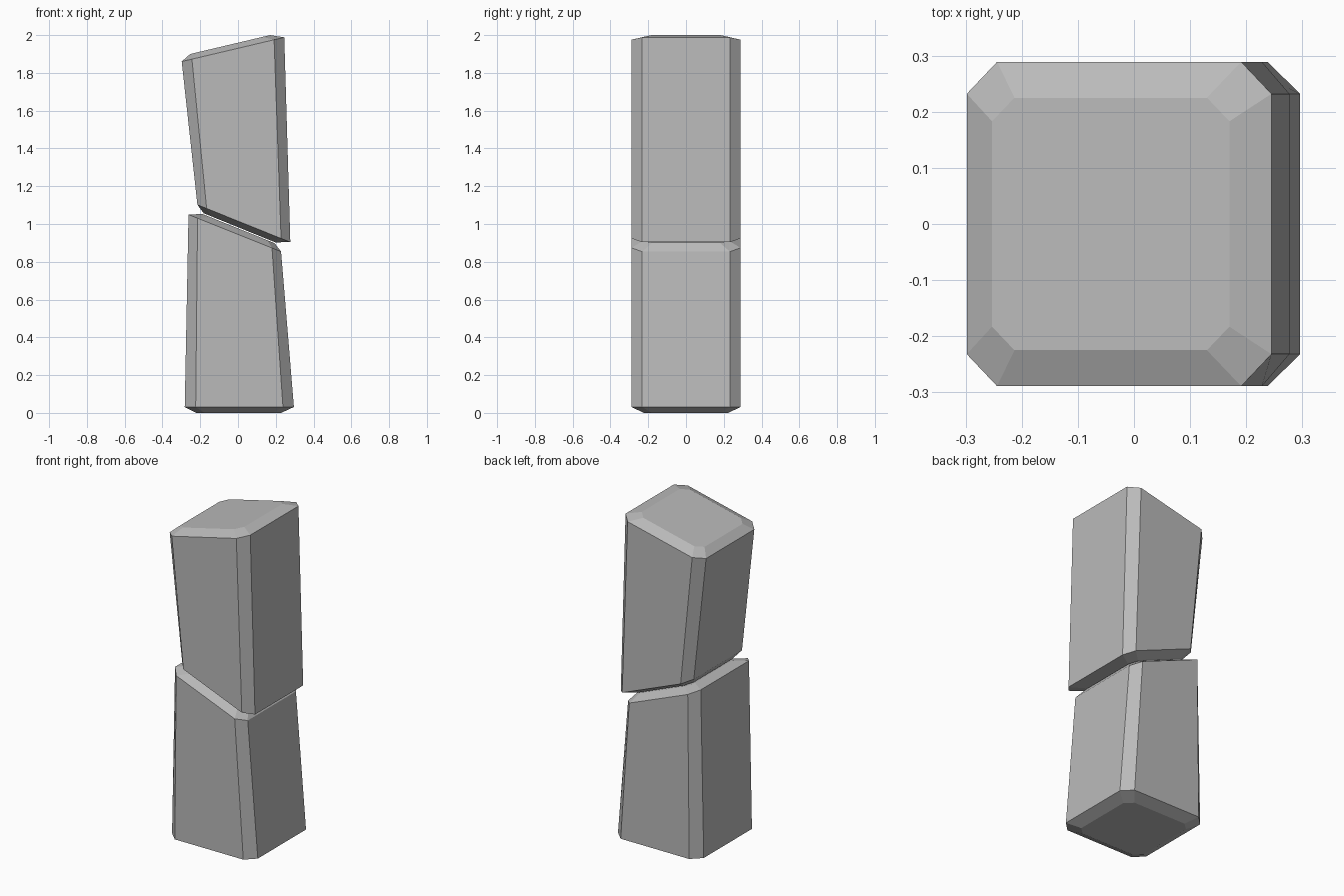
import bpy
import bmesh

if "Cube" in bpy.data.objects:
    bpy.data.objects.remove(bpy.data.objects["Cube"])

# Darker grey stone
stone = bpy.data.materials.new("grey_stone")
stone.diffuse_color = (0.49, 0.49, 0.49, 1)
stone.use_nodes = True
stone.node_tree.nodes["Principled BSDF"].inputs["Base Color"].default_value = stone.diffuse_color


def ring(bm, left, right, hy, cx, cy):
    """Chamfered rectangle lying on the slanted line left -> right (x, z)."""
    (x0, z0), (x1, z1) = left, right
    t = cx / (x1 - x0)
    outline = [(t, -hy), (1 - t, -hy), (1, -hy + cy), (1, hy - cy),
               (1 - t, hy), (t, hy), (0, hy - cy), (0, -hy + cy)]
    return [bm.verts.new((x0 + (x1 - x0) * u, y, z0 + (z1 - z0) * u))
            for u, y in outline]


def block(name, sections):
    bm = bmesh.new()
    rings = [ring(bm, *s) for s in sections]
    for a, b in zip(rings, rings[1:]):
        for i in range(8):
            j = (i + 1) % 8
            bm.faces.new((a[i], a[j], b[j], b[i]))
    bm.faces.new(rings[0][::-1])
    bm.faces.new(rings[-1])
    bmesh.ops.recalc_face_normals(bm, faces=bm.faces)
    mesh = bpy.data.meshes.new(name)
    bm.to_mesh(mesh)
    bm.free()
    mesh.materials.append(stone)
    bpy.context.collection.objects.link(bpy.data.objects.new(name, mesh))


# Lower block: bottom cap, body, slanted top cap
block("lower_block", [
    ((-0.222, 0.0), (0.228, 0.0), 0.223, 0.045, 0.042),
    ((-0.282, 0.031), (0.296, 0.031), 0.289, 0.058, 0.057),
    ((-0.262, 1.05), (0.228, 0.854), 0.289, 0.048, 0.057),
    ((-0.188, 1.053), (0.193, 0.899), 0.223, 0.038, 0.042),
])

# Upper block: slanted bottom cap, body, tilted top cap
block("upper_block", [
    ((-0.182, 1.057), (0.197, 0.903), 0.223, 0.038, 0.042),
    ((-0.215, 1.102), (0.277, 0.904), 0.289, 0.049, 0.057),
    ((-0.298, 1.860), (0.245, 1.988), 0.289, 0.054, 0.057),
    ((-0.253, 1.900), (0.170, 2.0), 0.225, 0.040, 0.042),
])
